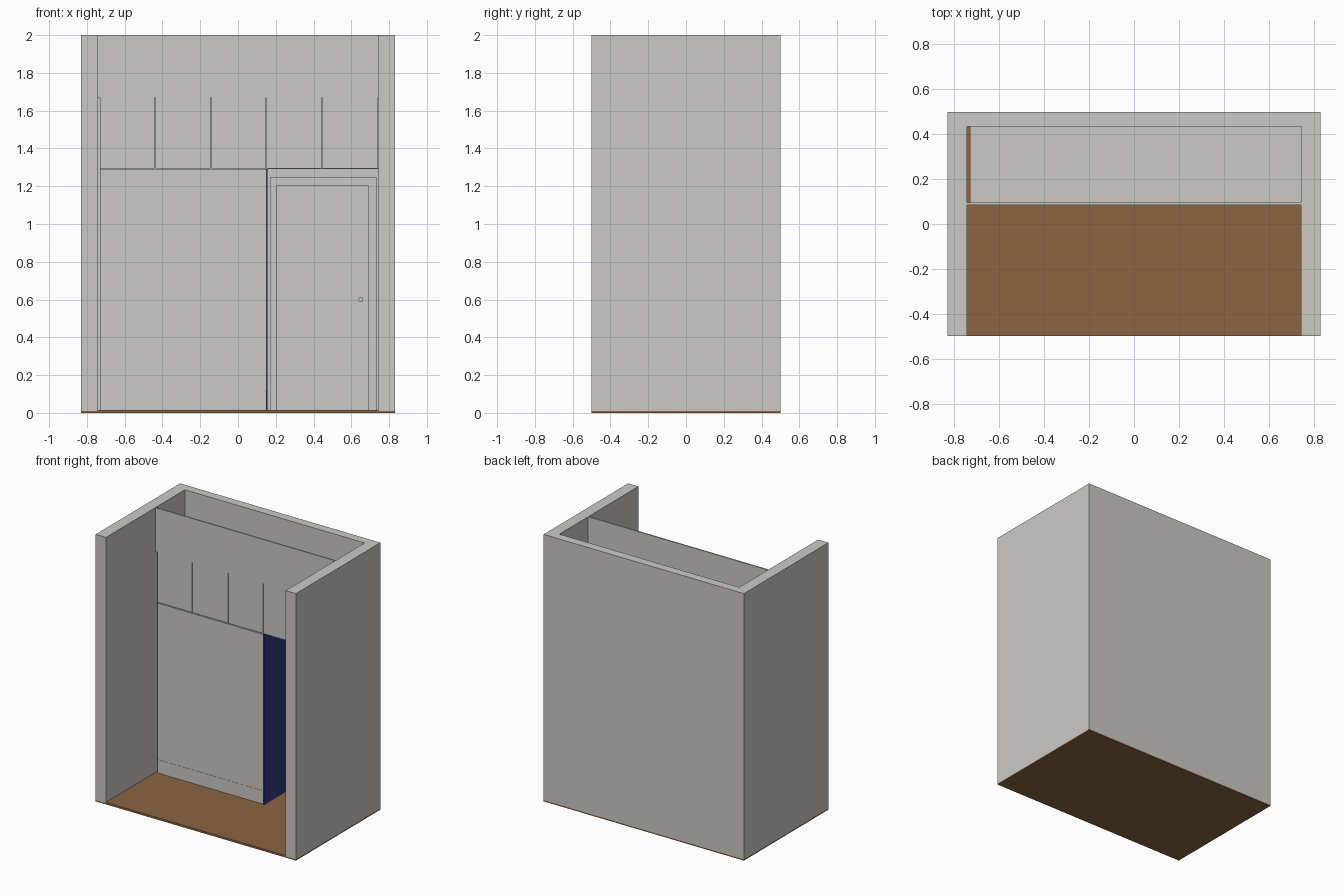
import bpy
import math

if "Cube" in bpy.data.objects:
    bpy.data.objects.remove(bpy.data.objects["Cube"])


def material(name, rgb):
    m = bpy.data.materials.new(name)
    m.diffuse_color = (*rgb, 1)
    m.use_nodes = True
    m.node_tree.nodes["Principled BSDF"].inputs["Base Color"].default_value = m.diffuse_color
    return m


GREY = material("warm_grey", (0.60, 0.59, 0.56))
WOOD = material("brown_wood", (0.26, 0.128, 0.055))
BLUE = material("navy_blue", (0.026, 0.042, 0.19))


def box(name, x, y, z, mat=GREY):
    """Box from (min, max) pairs on each axis."""
    bpy.ops.mesh.primitive_cube_add(size=1, location=[sum(p) / 2 for p in (x, y, z)])
    ob = bpy.context.object
    ob.name = name
    ob.scale = [p[1] - p[0] for p in (x, y, z)]
    bpy.ops.object.transform_apply(location=False, rotation=False, scale=True)
    ob.data.materials.append(mat)
    return ob


W, IN, BACK = 0.83, 0.745, 0.435   # outer half width, inner half width, back wall face
FLOOR, MID, TOP = 0.015, 1.29, 1.67
FRONT = (0.087, 0.095)             # cabinet door thickness
LEFT, SPLIT = -0.73, 0.148

# Floor slab and floorboards
box("floor_slab", (-W, W), (-0.5, 0.5), (0, 0.009), WOOD)
box("floorboards", (-IN, IN), (-0.5, BACK), (0.009, FLOOR), WOOD)

# Room walls
for side, s in (("left", -1), ("right", 1)):
    box(side + "_wall", sorted((s * IN, s * W)), (-0.5, 0.5), (0.009, 2))
box("back_wall", (-IN, IN), (BACK, 0.5), (0.009, 2))

# Bulkhead panel above the cabinets
box("bulkhead", (-IN, IN), (0.085, 0.095), (TOP, 2))

# Cabinet bodies
box("upper_cabinet", (LEFT, IN), (FRONT[1], BACK), (MID + 0.002, TOP))
box("lower_cabinet", (LEFT, SPLIT), (FRONT[1], BACK), (FLOOR, MID + 0.002))

# Upper cabinet doors with narrow gaps
edges = [LEFT, -0.437, -0.14, 0.152, 0.447, IN]
for i, (a, b) in enumerate(zip(edges, edges[1:])):
    box(f"upper_door_{i + 1}", (a, b - 0.005), FRONT, (MID + 0.004, TOP))

# Lower cabinet doors and plinth
box("narrow_door", (LEFT, -0.438), FRONT, (0.117, MID - 0.002))
box("wide_door", (-0.436, SPLIT), FRONT, (0.117, MID - 0.002))
box("plinth", (LEFT, 0.143), (0.089, 0.095), (FLOOR, 0.115))

# Blue side panel facing the doorway
box("blue_side_panel", (SPLIT, 0.156), (0.085, BACK), (FLOOR, MID), BLUE)

# Door with frame and knob on the back wall
for name, x in (("left", (0.17, 0.205)), ("right", (0.69, 0.732))):
    box(name + "_door_jamb", x, (0.42, BACK), (FLOOR, 1.25))
box("door_head", (0.205, 0.69), (0.42, BACK), (1.205, 1.25))
box("room_door", (0.205, 0.69), (0.428, BACK), (FLOOR, 1.205))
bpy.ops.mesh.primitive_cylinder_add(vertices=16, radius=0.013, depth=0.03,
                                    location=(0.65, 0.414, 0.6),
                                    rotation=(math.pi / 2, 0, 0))
knob = bpy.context.object
knob.name = "door_knob"
knob.data.materials.append(GREY)
bpy.ops.object.shade_smooth_by_angle()
